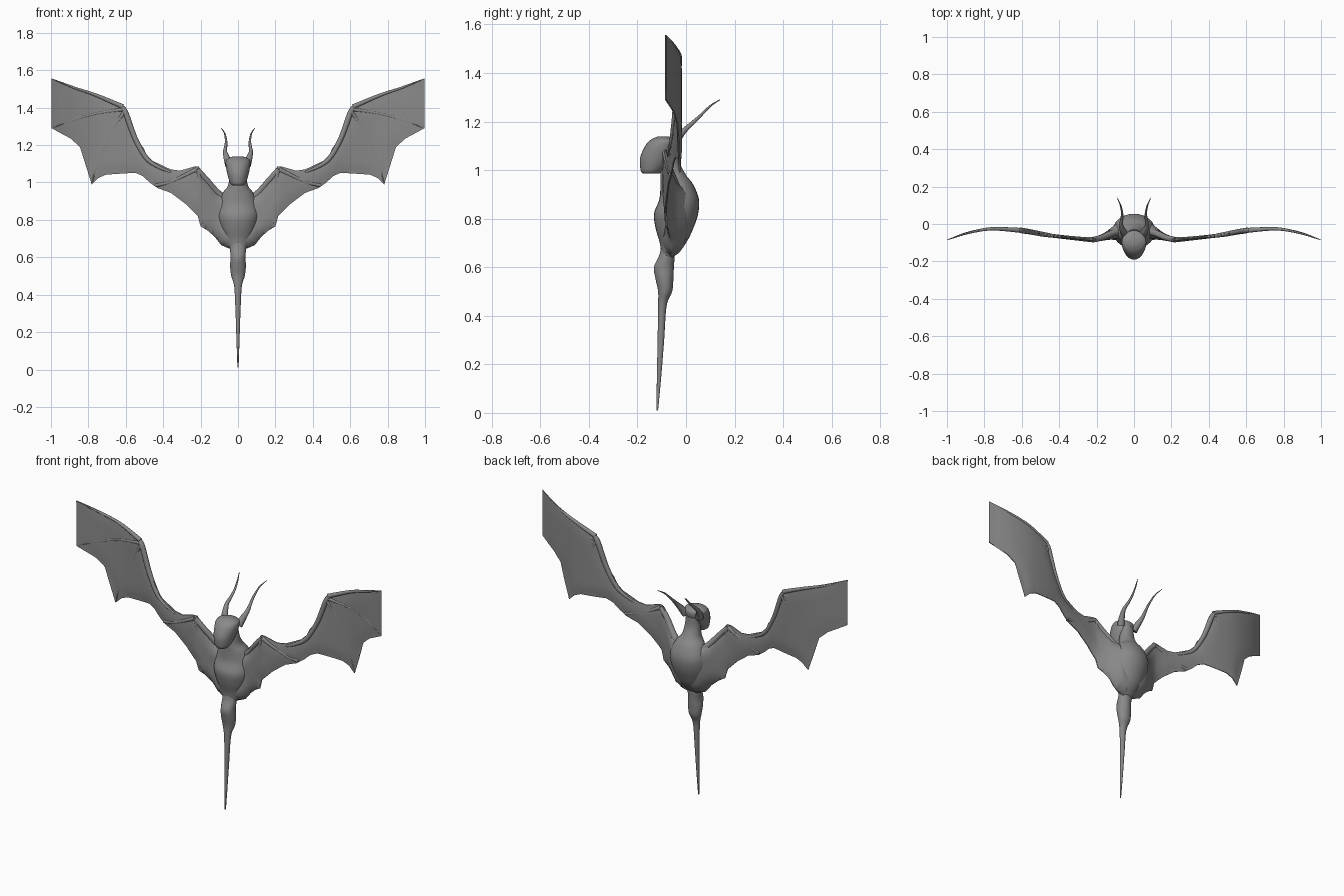
import bpy, bmesh, math
from mathutils import Vector
from mathutils.geometry import intersect_point_line

if "Cube" in bpy.data.objects:
    bpy.data.objects.remove(bpy.data.objects["Cube"])

GREY = bpy.data.materials.new("dark_grey")
GREY.diffuse_color = (.25, .25, .25, 1)
GREY.use_nodes = True
GREY.node_tree.nodes["Principled BSDF"].inputs["Base Color"].default_value = GREY.diffuse_color


def finish(name, bm, mirror=False, angle=60):
    bmesh.ops.recalc_face_normals(bm, faces=bm.faces)
    me = bpy.data.meshes.new(name)
    bm.to_mesh(me)
    bm.free()
    me.materials.append(GREY)
    ob = bpy.data.objects.new(name, me)
    bpy.context.collection.objects.link(ob)
    if mirror:
        ob.modifiers.new("Mirror", 'MIRROR')
    bpy.ops.object.select_all(action='DESELECT')
    ob.select_set(True)
    bpy.context.view_layer.objects.active = ob
    bpy.ops.object.shade_smooth_by_angle(angle=math.radians(angle))
    return ob


def spline(rows, steps=5):
    """Catmull-Rom through rows of any width."""
    out = []
    for i in range(len(rows) - 1):
        a, b, c, d = (rows[max(i - 1, 0)], rows[i], rows[i + 1],
                      rows[min(i + 2, len(rows) - 1)])
        for s in range(steps):
            t = s / steps
            out.append([0.5 * (2 * q + (r - p) * t + (2 * p - 5 * q + 4 * r - w) * t * t
                               + (3 * q - p - 3 * r + w) * t ** 3)
                        for p, q, r, w in zip(a, b, c, d)])
    return out + [list(rows[-1])]


def skin(name, rings, mirror=False):
    bm = bmesh.new()
    loops = [[bm.verts.new(p) for p in ring] for ring in rings]
    n = len(loops[0])
    for a, b in zip(loops, loops[1:]):
        for i in range(n):
            bm.faces.new((a[i], a[(i + 1) % n], b[(i + 1) % n], b[i]))
    bm.faces.new(loops[0])
    bm.faces.new(loops[-1])
    return finish(name, bm, mirror)


def loft(name, rows, n=28):
    """Rows of height, front y, back y, half width."""
    rings = []
    for z, f, b, w in spline(rows):
        rings.append([(w * math.cos(2 * math.pi * i / n),
                       (f + b) / 2 + (b - f) / 2 * math.sin(2 * math.pi * i / n), z)
                      for i in range(n)])
    return skin(name, rings)


def tube(name, rows, n=12):
    """Rows of x, y, z, radius; mirrored to the other side."""
    pts = spline(rows)
    rings = []
    for k, p in enumerate(pts):
        d = Vector(pts[min(k + 1, len(pts) - 1)][:3]) - Vector(pts[max(k - 1, 0)][:3])
        u = d.cross(Vector((0, 1, 0.01))).normalized()
        v = d.cross(u).normalized()
        rings.append([Vector(p[:3]) + p[3] * (u * math.cos(2 * math.pi * i / n)
                                              + v * math.sin(2 * math.pi * i / n))
                      for i in range(n)])
    return skin(name, rings, True)


# torso with bulging back
loft("torso", [(1.09, -.08, -.03, .035), (1.03, -.10, -.025, .045), (.98, -.105, 0, .055),
               (.94, -.105, .03, .085), (.88, -.11, .053, .108), (.82, -.132, .05, .112),
               (.76, -.125, .03, .097), (.70, -.108, 0, .072), (.65, -.10, -.045, .045),
               (.63, -.09, -.06, .03)])
# tail
loft("tail", [(.70, -.10, -.05, .035), (.65, -.11, -.047, .042), (.60, -.132, -.05, .04),
              (.55, -.125, -.052, .042), (.50, -.115, -.057, .036), (.44, -.115, -.08, .02),
              (.30, -.117, -.09, .013), (.15, -.12, -.102, .008), (.01, -.122, -.115, .003)])
# head
loft("head", [(.985, -.178, -.11, .03), (1.0, -.187, -.095, .043), (1.05, -.189, -.05, .058),
              (1.10, -.168, -.035, .066), (1.125, -.145, -.04, .06), (1.138, -.118, -.07, .03)])
# horns
tube("horns", [(.046, -.06, 1.09, .022), (.060, -.035, 1.13, .017), (.069, -.005, 1.165, .011),
               (.065, .03, 1.197, .008), (.064, .06, 1.225, .006), (.072, .10, 1.264, .004),
               (.09, .14, 1.29, .0015)])

# wing depth: x, centre y, half thickness
DEPTH = spline([(.0, -.03, .05), (.08, -.035, .045), (.12, -.05, .032), (.16, -.068, .02),
                (.22, -.083, .013), (.30, -.077, .010), (.45, -.06, .009), (.60, -.034, .010),
                (.75, -.024, .007), (.88, -.045, .006), (1.0, -.085, .003)])


def depth(x):
    for (x0, y0, t0), (x1, y1, t1) in zip(DEPTH, DEPTH[1:]):
        if x <= x1:
            f = (x - x0) / (x1 - x0)
            return y0 + (y1 - y0) * f, t0 + (t1 - t0) * f
    return DEPTH[-1][1:]


# wing membranes: outline cut into a grid, curved and thickened
OUTLINE = [(.05, .93), (.10, .945), (.155, 1.01), (.21, 1.085), (.235, 1.085), (.31, 1.063),
           (.36, 1.07), (.41, 1.09), (.455, 1.115), (.49, 1.15), (.505, 1.185), (.55, 1.24),
           (.58, 1.31), (.605, 1.40), (.625, 1.418), (.65, 1.425), (.76, 1.475), (.88, 1.515),
           (.998, 1.557), (.96, 1.527), (.985, 1.51), (.979, 1.40), (.997, 1.29),
           (.94, 1.27), (.895, 1.235), (.845, 1.19), (.81, 1.14), (.79, 1.07), (.782, .99),
           (.745, 1.025), (.705, 1.042), (.625, 1.05), (.55, 1.052), (.51, 1.035), (.47, .998),
           (.43, .97), (.36, .945), (.28, .885), (.215, .82), (.20, .765), (.165, .745),
           (.125, .71), (.09, .665), (.03, .64)]
EDGES = [(Vector((*a, 0)), Vector((*b, 0))) for a, b in zip(OUTLINE, OUTLINE[1:])]


def edge_distance(p):
    best = 9
    for a, b in EDGES:
        f = min(max(intersect_point_line(p, a, b)[1], 0), 1)
        best = min(best, (p - a.lerp(b, f)).length)
    return best


bm = bmesh.new()
bm.faces.new([bm.verts.new((x, 0, z)) for x, z in OUTLINE])
bmesh.ops.triangulate(bm, faces=bm.faces[:])
cuts = [((i * .02, 0, 0), (1, 0, 0)) for i in range(2, 50)]
cuts += [((0, 0, .66 + i * .03), (0, 0, 1)) for i in range(30)]
for co, no in cuts:
    bmesh.ops.bisect_plane(bm, geom=bm.verts[:] + bm.edges[:] + bm.faces[:],
                           plane_co=co, plane_no=no)
front = bm.verts[:]
back = [g for g in bmesh.ops.extrude_face_region(bm, geom=bm.faces[:], use_keep_orig=True)["geom"]
        if isinstance(g, bmesh.types.BMVert)]
for verts, side in ((front, -1), (back, 1)):
    for v in verts:
        y, t = depth(v.co.x)
        d = min(edge_distance(Vector((v.co.x, v.co.z, 0))) / .05, 1)
        low = min(max((.80 - v.co.z) / .15, 0), 1)     # root slims towards the tail
        y += (-.07 - y) * low * .7
        v.co.y = y + side * max(t * math.sqrt(d), .0025)
finish("wing_membranes", bm, True)

# wing bones and finger ridges, half sunk in the membrane: x, z, radius
BONES = {
    "upper_arms": [(.07, .905, .022), (.12, .955, .018), (.17, 1.015, .016), (.22, 1.07, .015)],
    "forearms": [(.22, 1.07, .014), (.29, 1.035, .011), (.37, 1.00, .010), (.44, .985, .010)],
    "inner_fingers": [(.213, 1.065, .014), (.20, .97, .013), (.195, .87, .012), (.195, .78, .007)],
    "hand_bones": [(.36, 1.055, .006), (.43, 1.085, .010), (.49, 1.13, .013), (.55, 1.235, .014),
                   (.60, 1.37, .015), (.622, 1.405, .011)],
    "leading_fingers": [(.615, 1.405, .013), (.76, 1.467, .009), (.88, 1.508, .006),
                        (.99, 1.552, .002)],
    "middle_fingers": [(.615, 1.39, .011), (.75, 1.37, .008), (.88, 1.335, .006),
                       (.99, 1.292, .002)],
    "lower_fingers": [(.605, 1.38, .012), (.68, 1.27, .008), (.74, 1.14, .007),
                      (.78, 1.0, .003)],
}
for name, rows in BONES.items():
    tube(name, [(x, depth(x)[0] - .001, z, r) for x, z, r in rows])
